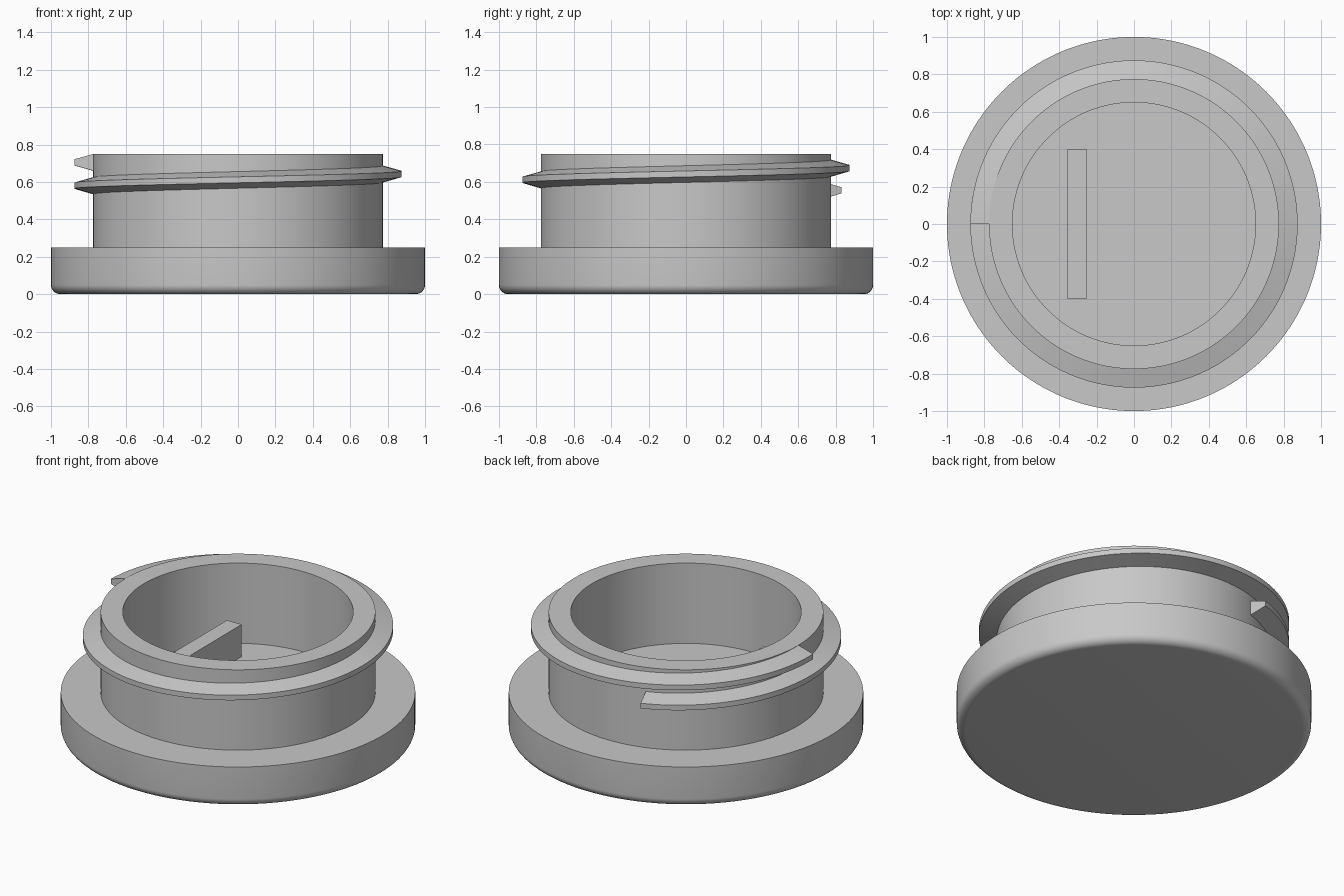
import bpy, bmesh, math

if "Cube" in bpy.data.objects:
    bpy.data.objects.remove(bpy.data.objects["Cube"], do_unlink=True)

grey = bpy.data.materials.new("plain grey")
grey.use_nodes = True
colour = (0.58, 0.58, 0.58, 1)
grey.diffuse_color = colour
grey.node_tree.nodes["Principled BSDF"].inputs["Base Color"].default_value = colour


def finish(bm, name):
    bmesh.ops.recalc_face_normals(bm, faces=bm.faces)
    mesh = bpy.data.meshes.new(name)
    bm.to_mesh(mesh)
    bm.free()
    mesh.materials.append(grey)
    obj = bpy.data.objects.new(name, mesh)
    bpy.context.collection.objects.link(obj)
    bpy.ops.object.select_all(action='DESELECT')
    obj.select_set(True)
    bpy.context.view_layer.objects.active = obj
    bpy.ops.object.shade_smooth_by_angle(angle=math.radians(30))
    return obj


def ring(bm, points, angle):
    c, s = math.cos(angle), math.sin(angle)
    return [bm.verts.new((r * c, r * s, z)) for r, z in points]


# Flanged cup: one turned profile with a rounded lower edge
FILLET, STEPS, SEGMENTS = 0.05, 8, 160
profile = []
for i in range(STEPS + 1):
    a = math.pi / 2 * i / STEPS
    profile.append((1 - FILLET + FILLET * math.sin(a), FILLET - FILLET * math.cos(a)))
profile += [(1, 0.25), (0.775, 0.25), (0.775, 0.75), (0.65, 0.75), (0.65, 0.25)]
bm = bmesh.new()
rings = [ring(bm, profile, math.tau * i / SEGMENTS) for i in range(SEGMENTS)]
for i, a in enumerate(rings):
    b = rings[(i + 1) % SEGMENTS]
    for j in range(len(profile) - 1):
        bm.faces.new((a[j], b[j], b[j + 1], a[j + 1]))
bm.faces.new([r[0] for r in rings])
bm.faces.new([r[-1] for r in rings])
finish(bm, "flanged_cup")

# Screw thread: a trapezoid swept along a rising helix
START, END, PITCH, TOP = math.radians(108), math.radians(540), 0.125, 0.705
bm = bmesh.new()
sections = []
for i in range(SEGMENTS + 1):
    a = START + (END - START) * i / SEGMENTS
    z = TOP - PITCH * (END - a) / math.tau
    section = [(0.772, z - 0.046), (0.875, z - 0.016), (0.875, z + 0.016), (0.772, z + 0.045)]
    sections.append(ring(bm, section, a))
for a, b in zip(sections, sections[1:]):
    for j in range(4):
        k = (j + 1) % 4
        bm.faces.new((a[j], b[j], b[k], a[k]))
bm.faces.new(sections[0])
bm.faces.new(sections[-1])
finish(bm, "screw_thread")

# Upright bar on the cup floor
bm = bmesh.new()
bmesh.ops.create_cube(bm, size=1)
bmesh.ops.scale(bm, vec=(0.1, 0.8, 0.2), verts=bm.verts)
bmesh.ops.translate(bm, vec=(-0.305, 0, 0.35), verts=bm.verts)
finish(bm, "inner_bar")
